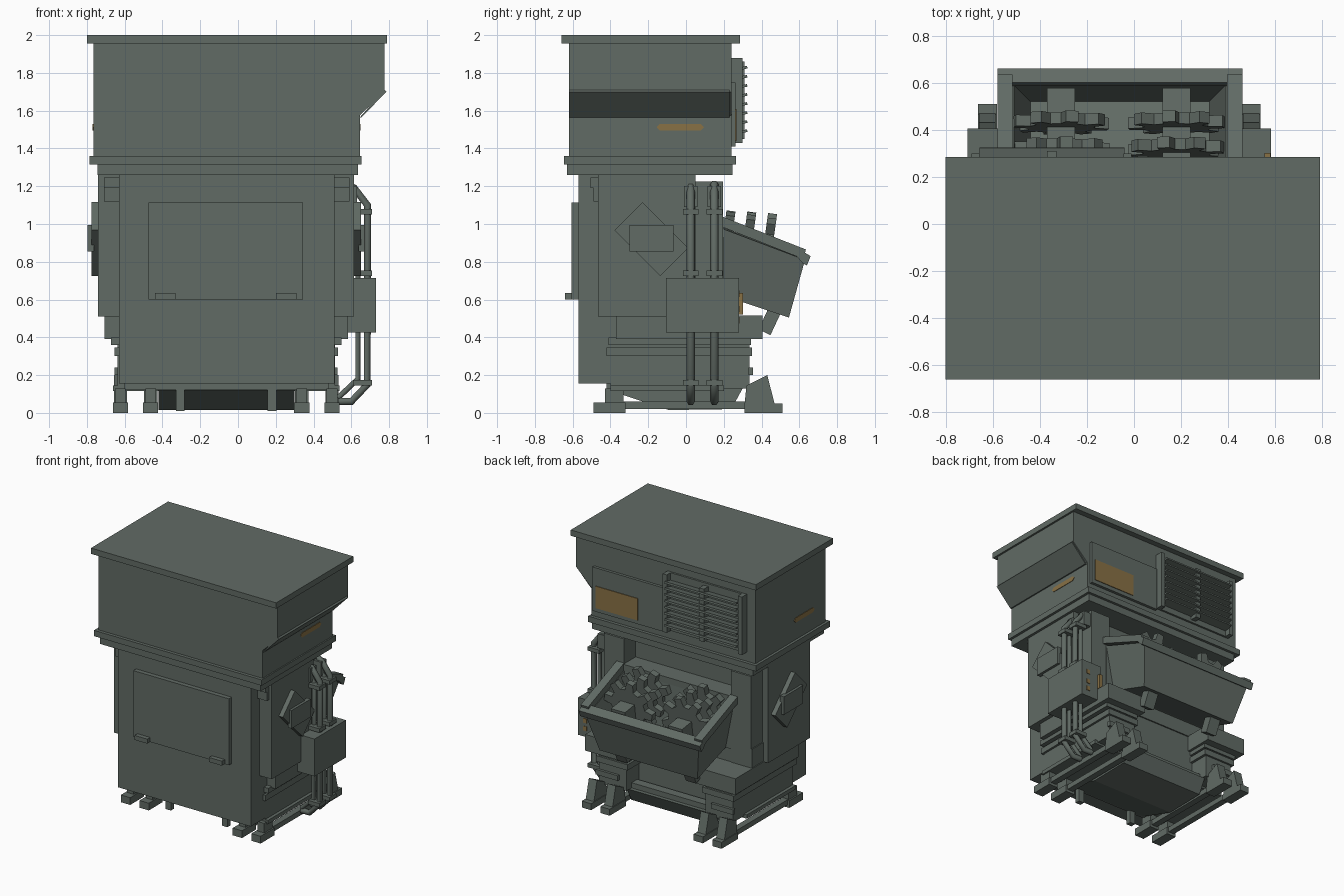
import bpy, bmesh, math
from mathutils import Matrix, Vector

if "Cube" in bpy.data.objects:
    bpy.data.objects.remove(bpy.data.objects["Cube"])


def material(name, rgb):
    m = bpy.data.materials.new(name)
    m.use_nodes = True
    m.diffuse_color = (*rgb, 1)
    m.node_tree.nodes["Principled BSDF"].inputs["Base Color"].default_value = (*rgb, 1)
    return m


STEEL = material("grey green steel", (0.12, 0.147, 0.13))
OCHRE = material("ochre paint", (0.25, 0.165, 0.06))


def finish(name, bm, mat=STEEL):
    bmesh.ops.recalc_face_normals(bm, faces=bm.faces)
    me = bpy.data.meshes.new(name)
    bm.to_mesh(me)
    bm.free()
    me.materials.append(mat)
    ob = bpy.data.objects.new(name, me)
    bpy.context.collection.objects.link(ob)
    return ob


def box(name, xs, ys, zs, mat=STEEL, tilt=0):
    """Box from three ranges, tilted about its own x axis."""
    bm = bmesh.new()
    mid = Vector([(a + b) / 2 for a, b in (xs, ys, zs)])
    size = [abs(b - a) for a, b in (xs, ys, zs)]
    mat4 = Matrix.Translation(mid) @ Matrix.Rotation(math.radians(tilt), 4, "X") @ Matrix.Diagonal((*size, 1))
    bmesh.ops.create_cube(bm, size=1, matrix=mat4)
    return finish(name, bm, mat)


def prism(name, profile, axis, lo, hi, mat=STEEL):
    """Extrude an outline along x (profile is y, z) or along y (profile is x, z)."""
    bm = bmesh.new()
    place = (lambda a, b, t: (t, a, b)) if axis == "x" else (lambda a, b, t: (a, t, b))
    rings = [[bm.verts.new(place(a, b, t)) for a, b in profile] for t in (lo, hi)]
    n = len(profile)
    for r in rings:
        bm.faces.new(r)
    for i in range(n):
        j = (i + 1) % n
        bm.faces.new((rings[0][i], rings[0][j], rings[1][j], rings[1][i]))
    return finish(name, bm, mat)


def pipe(name, points, radius=0.022):
    cu = bpy.data.curves.new(name, "CURVE")
    cu.dimensions = "3D"
    cu.bevel_depth = radius
    cu.bevel_resolution = 1
    cu.use_fill_caps = True
    sp = cu.splines.new("POLY")
    sp.points.add(len(points) - 1)
    for p, co in zip(sp.points, points):
        p.co = (*co, 1)
    cu.materials.append(STEEL)
    bpy.context.collection.objects.link(bpy.data.objects.new(name, cu))


# Upper housing with lid, sloped notch and flanges
box("lid", (-0.8, 0.79), (-0.66, 0.285), (1.955, 2))
prism("upper_housing", [(-0.765, 1.34), (0.645, 1.34), (0.645, 1.575), (0.775, 1.7), (0.775, 1.97), (-0.765, 1.97)],
      "y", -0.62, 0.24)
prism("notch_lip", [(0.645, 1.565), (0.655, 1.565), (0.785, 1.7), (0.775, 1.71)], "y", -0.62, 0.23)
box("upper_flange", (-0.785, 0.655), (-0.645, 0.265), (1.315, 1.36))
box("lower_flange", (-0.745, 0.635), (-0.63, 0.245), (1.26, 1.32))

# Rear grille
box("grille_back", (-0.69, -0.01), (0.23, 0.255), (1.43, 1.88))
for x in (-0.69, -0.045):
    box("grille_post", (x, x + 0.035), (0.24, 0.3), (1.43, 1.88))
for i in range(8):
    z = 1.48 + i * 0.048
    box("grille_slat", (-0.655, -0.04), (0.255, 0.325), (z, z + 0.014), tilt=12)
box("grille_stem", (-0.37, -0.33), (0.25, 0.31), (1.45, 1.86))

# Rear panel, sign and side stripes
box("rear_panel", (0.0, 0.62), (0.23, 0.262), (1.41, 1.75))
box("sign_plate", (0.23, 0.59), (0.262, 0.267), (1.44, 1.61), OCHRE)
for x, y in ((0.646, -0.03), (-0.766, -0.355)):
    stripe = [(-0.125, 0), (-0.108, 0.018), (0.108, 0.018), (0.125, 0), (0.108, -0.018), (-0.108, -0.018)]
    prism("side_stripe", [(y + a, 1.512 + b) for a, b in stripe], "x", x - 0.003, x + 0.003, OCHRE)

# Main body
box("front_body", (-0.63, 0.51), (-0.57, 0.05), (0.155, 1.27))
box("body_core", (-0.74, 0.615), (-0.465, 0.05), (0.51, 1.27))
box("body_rear", (-0.7, 0.575), (0.04, 0.19), (0.51, 0.66))
box("lower_core", (-0.6, 0.48), (-0.42, 0.18), (0.12, 0.52))
box("front_hatch", (-0.475, 0.345), (-0.605, -0.56), (0.6, 1.115))
for x in (-0.44, 0.2):
    box("hatch_catch", (x, x + 0.11), (-0.64, -0.6), (0.6, 0.635))
for x in (-0.71, 0.51):
    box("front_bracket", (x, x + 0.08), (-0.505, -0.46), (1.19, 1.245))
    box("front_bracket_strip", (x, x + 0.08), (-0.49, -0.46), (1.12, 1.2))

# Side steps, ribs and rear pillars, worked out from the body centre line
MID = -0.0625
for s in (-1, 1):
    def side(name, inner, outer, ys, zs, tilt=0):
        return box(name, sorted((MID + s * inner, MID + s * outer)), ys, zs, STEEL, tilt)
    side("side_step", 0.3, 0.645, (-0.37, 0.405), (0.39, 0.515))
    side("side_rib_upper", 0.32, 0.61, (-0.41, 0.345), (0.36, 0.4))
    side("side_rib_lower", 0.32, 0.592, (-0.42, 0.35), (0.3, 0.345))
    side("side_cheek", 0.34, 0.575, (-0.4, 0.335), (0.13, 0.39))
    side("side_tab", 0.4, 0.59, (0.33, 0.355), (0.2, 0.24))
    side("rear_pillar", 0.46, 0.63, (0.04, 0.195), (0.5, 1.225))
    side("basin_strut", 0.25, 0.34, (0.41, 0.48), (0.42, 0.56), -25)
    side("base_rail", 0.33, 0.6, (-0.4, 0.2), (0.115, 0.145))
    # Diamond cover with a square block
    cx, cz = -0.183, 0.92
    a, b, r = 0.105, 0.172, math.sqrt(0.5)
    dia = [(cx + (u - v) * -r, cz + (u + v) * r) for u, v in ((a, b), (-a, b), (-a, -b), (a, -b))]
    prism("diamond_cover", [(cx * 2 - y, z) for y, z in dia], "x", MID + s * 0.66, MID + s * 0.713)
    side("cover_block", 0.7, 0.733, (-0.3, -0.065), (0.855, 0.995))
    # Skids with front and rear feet
    for d in (0.4, 0.56):
        side("skid_bar", d - 0.025, d + 0.025, (-0.35, 0.35), (0.02, 0.06))
        side("front_foot", d - 0.04, d + 0.04, (-0.49, -0.32), (0, 0.056))
        side("front_foot_block", d - 0.028, d + 0.028, (-0.43, -0.33), (0.05, 0.13))
        side("rear_foot", d - 0.04, d + 0.04, (0.31, 0.51), (0, 0.05))
        lo, hi = sorted((MID + s * (d - 0.035), MID + s * (d + 0.035)))
        prism("rear_foot_wedge", [(0.31, 0.045), (0.47, 0.045), (0.43, 0.2), (0.32, 0.145)], "x", lo, hi)
    side("belly_rib", 0.22, 0.265, (-0.42, -0.38), (0.01, 0.12))

# Sloped belly between the skids
prism("belly", [(-0.41, 0.12), (-0.09, 0.015), (0.24, 0.02), (0.3, 0.13)], "x", -0.42, 0.3)
box("rear_cross_rail", (-0.4, 0.28), (0.2, 0.27), (0.12, 0.17))

# Rear basin: outer shell and hollow inside, lofted through four rings
bm = bmesh.new()
rings = []
for x0, x1, y0, z0, y1, z1 in ((-0.48, 0.36, 0.2, 0.62, 0.545, 0.505), (-0.55, 0.43, 0.18, 0.98, 0.63, 0.81),
                               (-0.51, 0.39, 0.2, 0.98, 0.59, 0.83), (-0.44, 0.32, 0.22, 0.65, 0.52, 0.54)):
    rings.append([bm.verts.new(c) for c in ((x0, y0, z0), (x1, y0, z0), (x1, y1, z1), (x0, y1, z1))])
for p, q in zip(rings, rings[1:]):
    for i in range(4):
        j = (i + 1) % 4
        bm.faces.new((p[i], p[j], q[j], q[i]))
bm.faces.new(rings[0])
bm.faces.new(rings[-1])
finish("basin", bm)
for x in (-0.58, 0.395):
    prism("basin_side_rail", [(0.19, 0.985), (0.19, 1.04), (0.635, 0.865), (0.62, 0.815)], "x", x, x + 0.065)
prism("basin_lip", [(0.585, 0.83), (0.6, 0.865), (0.66, 0.83), (0.64, 0.78), (0.62, 0.79)], "x", -0.58, 0.46)
box("basin_back_plate", (-0.55, 0.43), (0.04, 0.2), (0.62, 1.03))

# Shredder shafts with toothed discs
TEETH = 8
for gx, phase in ((-0.31, 0), (0.18, 0.5)):
    box("shaft", (gx - 0.06, gx + 0.06), (0.18, 0.57), (0.78, 0.9), tilt=-8)
    for k in range(3):
        outline = []
        for t in range(TEETH):
            for frac, rad in ((-0.3, 0.145), (-0.17, 0.205), (0.17, 0.205), (0.3, 0.145)):
                ang = (t + frac + phase + k * 0.15) * math.tau / TEETH
                outline.append((rad * math.sin(ang), rad * math.cos(ang)))
        disc = prism("toothed_disc", outline, "y", -0.024, 0.024)
        disc.location = (gx, 0.21 + k * 0.11, 0.868 - k * 0.008)
        disc.rotation_euler.x = math.radians(-8)

# Service pipes, collars and control box on the left side
for y, x in ((0.025, 0.685), (0.15, 0.685)):
    pipe("service_pipe", [(0.58, y, 1.21), (0.615, y, 1.19), (x, y, 1.1), (x, y, 0.15),
                          (0.6, y, 0.06), (0.53, y, 0.06)])
    pipe("inner_pipe", [(0.55, y, 1.16), (0.635, y, 1.08), (0.635, y, 0.18), (0.53, y, 0.08)], 0.017)
    for z in (1.065, 0.74, 0.16):
        box("pipe_collar", (0.612, 0.71), (y - 0.042, y + 0.042), (z - 0.015, z + 0.015))
    box("pipe_mount", (0.55, 0.63), (y - 0.035, y + 0.035), (1.09, 1.2))
box("control_box", (0.55, 0.73), (-0.105, 0.28), (0.425, 0.715))
box("control_tab", (0.553, 0.58), (0.28, 0.302), (0.52, 0.635), OCHRE)
for z in (0.49, 0.55, 0.63):
    box("control_button", (0.655, 0.685), (0.279, 0.284), (z - 0.017, z + 0.017), OCHRE)
